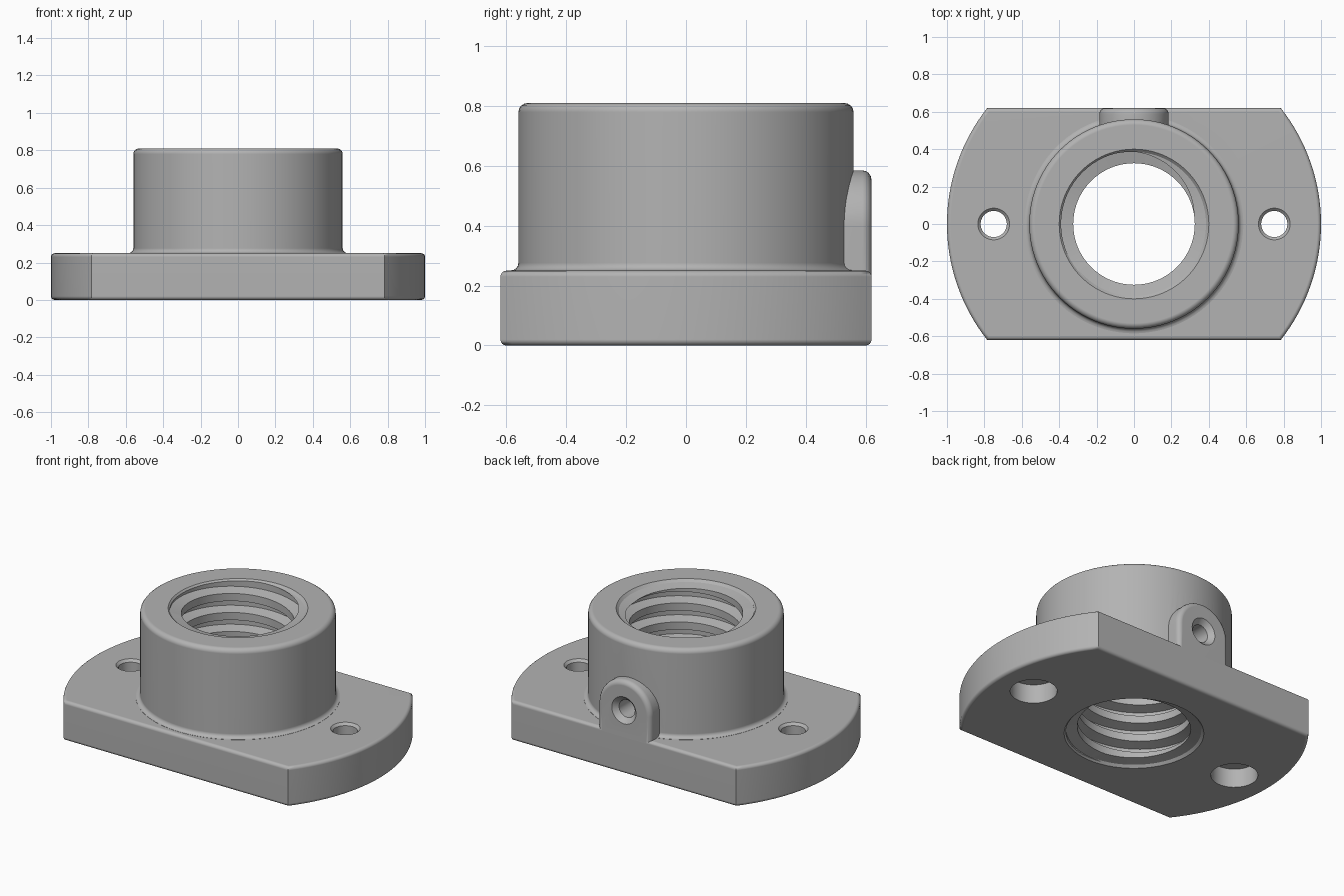
import bpy, bmesh, math
from mathutils import Matrix

cube = bpy.data.objects.get("Cube")
if cube:
    bpy.data.objects.remove(cube, do_unlink=True)

FLAT, FLANGE_H, TOP = 0.62, 0.25, 0.81
BOSS_R, MINOR_R, MAJOR_R, PITCH = 0.56, 0.325, 0.39, 0.12

metal = bpy.data.materials.new("grey metal")
metal.use_nodes = True
metal.diffuse_color = (0.45, 0.45, 0.45, 1)
metal.node_tree.nodes["Principled BSDF"].inputs["Base Color"].default_value = (0.45, 0.45, 0.45, 1)


def finish(name, bm):
    bmesh.ops.recalc_face_normals(bm, faces=bm.faces)
    mesh = bpy.data.meshes.new(name)
    bm.to_mesh(mesh)
    bm.free()
    mesh.materials.append(metal)
    ob = bpy.data.objects.new(name, mesh)
    bpy.context.collection.objects.link(ob)
    return ob


def lathe(name, profile, matrix=Matrix(), segs=96):
    """Closed solid of revolution from (radius, height) points."""
    bm = bmesh.new()
    rings = [[bm.verts.new((r * math.cos(a), r * math.sin(a), z))
              for a in (2 * math.pi * i / segs for i in range(segs))]
             for r, z in profile]
    for low, high in zip(rings, rings[1:]):
        for i in range(segs):
            j = (i + 1) % segs
            bm.faces.new((low[i], low[j], high[j], high[i]))
    bm.faces.new(rings[0])
    bm.faces.new(rings[-1])
    bmesh.ops.transform(bm, matrix=matrix, verts=bm.verts)
    return finish(name, bm)


def prism(name, outline, depth, offset, bevel_if, size):
    """Extrude a closed outline by the depth vector and round chosen edges."""
    bm = bmesh.new()
    face = bm.faces.new([bm.verts.new(p) for p in outline])
    ext = bmesh.ops.extrude_face_region(bm, geom=[face])
    moved = [v for v in ext["geom"] if isinstance(v, bmesh.types.BMVert)]
    bmesh.ops.translate(bm, verts=moved, vec=depth)
    edges = [e for e in bm.edges if bevel_if(e)]
    bmesh.ops.bevel(bm, geom=edges, offset=size, segments=4, profile=0.5, affect='EDGES')
    bmesh.ops.translate(bm, verts=bm.verts, vec=offset)
    return finish(name, bm)


def combine(target, other, operation):
    mod = target.modifiers.new(operation.lower(), 'BOOLEAN')
    mod.operation, mod.solver, mod.object = operation, 'EXACT', other
    bpy.context.view_layer.objects.active = target
    bpy.ops.object.modifier_apply(modifier=mod.name)
    bpy.data.objects.remove(other, do_unlink=True)


def thread_cutter(segs=72, z0=-0.3, turns=12):
    """Helical core with a trapezoidal profile, closed by a fan at each end."""
    bm = bmesh.new()
    profile = [(MINOR_R, 0.0), (MINOR_R, 0.40), (MAJOR_R, 0.53), (MAJOR_R, 0.87)]
    count = segs * turns
    rows = []
    for r, shift in profile:
        row = []
        for t in range(count + 1):
            a = 2 * math.pi * t / segs
            row.append(bm.verts.new((r * math.cos(a), r * math.sin(a),
                                     z0 + PITCH * (shift + t / segs))))
        rows.append(row)
    rows.append(rows[0][segs:])
    for low, high in zip(rows, rows[1:]):
        for t in range(len(high) - 1):
            bm.faces.new((low[t], low[t + 1], high[t + 1], high[t]))
    ends = [bm.verts.new((0, 0, z0 - 0.2)), bm.verts.new((0, 0, z0 + PITCH * (turns + 1) + 0.2))]
    for e in [e for e in bm.edges if e.is_boundary]:
        above = e.verts[0].co.z > TOP / 2
        bm.faces.new((e.verts[0], e.verts[1], ends[above]))
    return finish("thread_cutter", bm)


# Flange: disc with two flats, rounded rims
half = math.asin(FLAT)
outline = []
for side in (0, math.pi):
    for i in range(33):
        a = side - half + 2 * half * i / 32
        outline.append((math.cos(a), math.sin(a), 0))
body = prism("flanged_nut", outline, (0, 0, FLANGE_H), (0, 0, 0),
             lambda e: abs(e.verts[0].co.z - e.verts[1].co.z) < 1e-4, 0.02)

# Boss with base fillet and rounded top
boss_profile = [(0.5, 0.1), (BOSS_R + 0.025, 0.1), (BOSS_R + 0.025, FLANGE_H + 0.001)]
boss_profile += [(BOSS_R + 0.025 * (1 - math.sin(a)), FLANGE_H + 0.026 - 0.025 * math.cos(a))
                 for a in (math.pi / 8 * i for i in range(1, 5))]
boss_profile += [(BOSS_R - 0.03 * (1 - math.cos(a)), TOP - 0.03 + 0.03 * math.sin(a))
                 for a in (math.pi / 8 * i for i in range(5))]
combine(body, lathe("boss", boss_profile), 'UNION')

# Arched pad on the back
PAD_R, PAD_Z, PAD_Y = 0.185, 0.40, FLAT - 0.0005
arch = [(PAD_R, 0, 0.1)]
arch += [(PAD_R * math.cos(a), 0, PAD_Z + PAD_R * math.sin(a))
         for a in (math.pi * i / 28 for i in range(29))]
arch.append((-PAD_R, 0, 0.1))
pad = prism("pad", arch, (0, -0.17, 0), (0, PAD_Y, 0),
            lambda e: all(abs(v.co.y) < 1e-4 for v in e.verts)
            and max(v.co.z for v in e.verts) > 0.11, 0.03)
combine(body, pad, 'UNION')

# Threaded bore with a shallow recess at both ends
combine(body, thread_cutter(), 'DIFFERENCE')
recess = [(0.42, -0.02), (0.385, 0.015), (0.31, 0.03)]
combine(body, lathe("lower_recess", recess), 'DIFFERENCE')
combine(body, lathe("upper_recess", [(r, TOP - z) for r, z in recess]), 'DIFFERENCE')

# Mounting holes, counterbored from below
for x in (-0.75, 0.75):
    hole = [(0.135, -0.05), (0.135, 0.12), (0.07, 0.12), (0.07, 0.235), (0.1, 0.265)]
    combine(body, lathe("mounting_hole", hole, Matrix.Translation((x, 0, 0)), 40), 'DIFFERENCE')

# Oil hole through the pad into the bore
port = [(0.055, -0.27), (0.055, -0.03), (0.105, 0.02)]
place = Matrix.Translation((0, PAD_Y, PAD_Z)) @ Matrix.Rotation(-math.pi / 2, 4, 'X')
combine(body, lathe("oil_hole", port, place, 32), 'DIFFERENCE')

# Smooth shading with crisp edges
for ob in bpy.context.selected_objects:
    ob.select_set(False)
body.select_set(True)
bpy.context.view_layer.objects.active = body
bpy.ops.object.shade_smooth_by_angle(angle=math.radians(32))
normals = body.modifiers.new("even shading", 'WEIGHTED_NORMAL')
normals.keep_sharp = True
